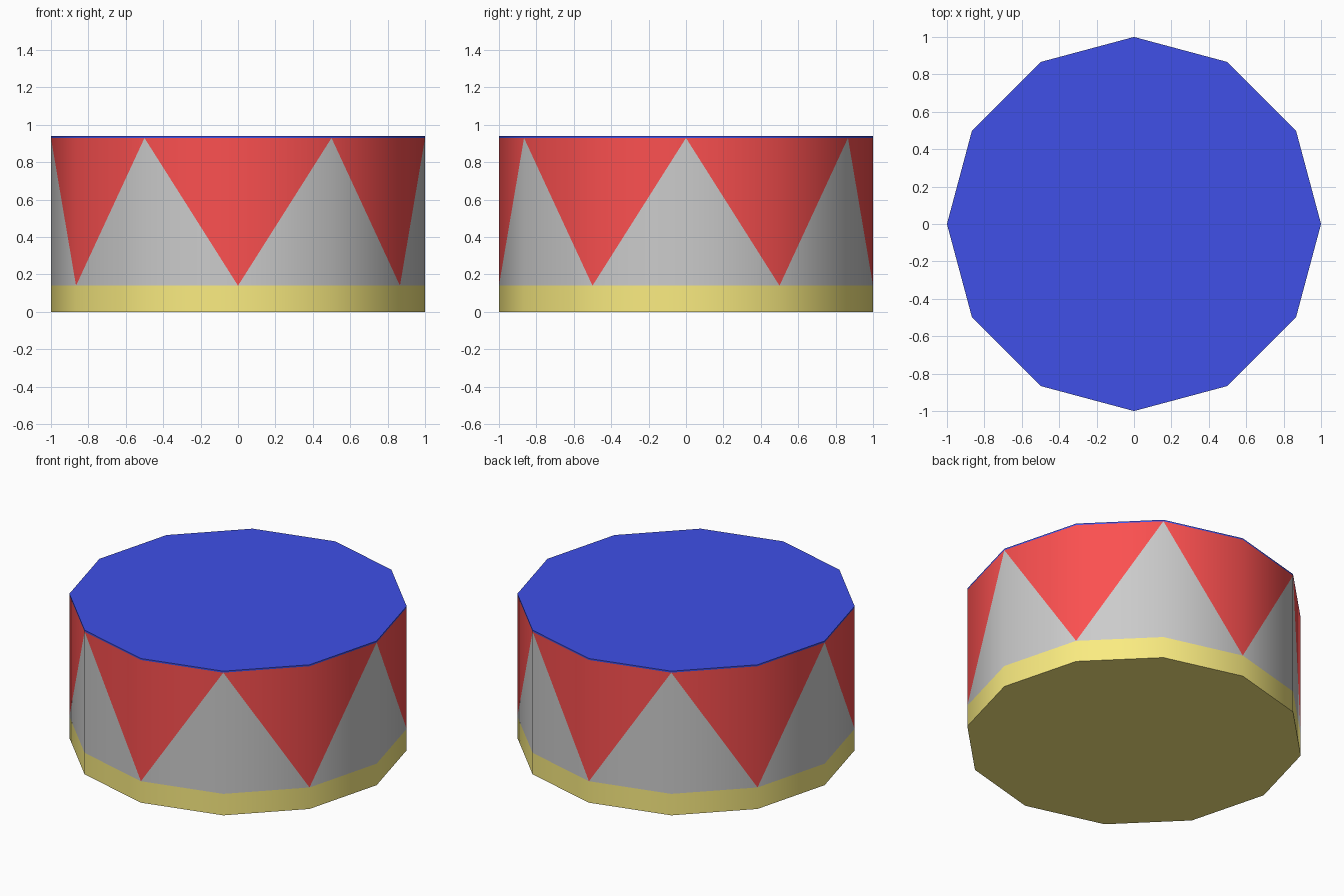
import bpy, bmesh
from math import cos, sin, pi, radians

if "Cube" in bpy.data.objects:
    bpy.data.objects.remove(bpy.data.objects["Cube"])

SIDES = 12
BAND_TOP, SHELL_TOP, TOP = 0.14, 0.93, 0.94


def material(name, rgb):
    m = bpy.data.materials.new(name)
    m.diffuse_color = (*rgb, 1)
    m.use_nodes = True
    m.node_tree.nodes["Principled BSDF"].inputs["Base Color"].default_value = m.diffuse_color
    return m


def ring(bm, z):
    return [bm.verts.new((cos(2 * pi * i / SIDES), sin(2 * pi * i / SIDES), z))
            for i in range(SIDES)]


def finish(bm, name, mats):
    mesh = bpy.data.meshes.new(name)
    bm.to_mesh(mesh)
    bm.free()
    for m in mats:
        mesh.materials.append(m)
    obj = bpy.data.objects.new(name, mesh)
    bpy.context.collection.objects.link(obj)
    bpy.ops.object.select_all(action='DESELECT')
    obj.select_set(True)
    bpy.context.view_layer.objects.active = obj
    bpy.ops.object.shade_smooth_by_angle(angle=radians(40))


def capped_band(name, z0, z1, cap, mat):
    """Ring of quads closed at the top or the bottom."""
    bm = bmesh.new()
    lo, hi = ring(bm, z0), ring(bm, z1)
    for i in range(SIDES):
        j = (i + 1) % SIDES
        bm.faces.new((lo[i], lo[j], hi[j], hi[i]))
    bm.faces.new(hi if cap == 'top' else lo[::-1])
    finish(bm, name, [mat])


# Yellow base band with closed underside
capped_band("base_band", 0, BAND_TOP, 'bottom', material("yellow", (0.96, 0.84, 0.22)))

# Drum shell: each side split diagonally into alternating red and grey triangles
bm = bmesh.new()
lo, hi = ring(bm, BAND_TOP), ring(bm, SHELL_TOP)
for i in range(SIDES):
    j = (i + 1) % SIDES
    if i % 2 == 0:
        grey, red = (lo[i], lo[j], hi[i]), (hi[i], lo[j], hi[j])
    else:
        grey, red = (lo[i], lo[j], hi[j]), (lo[i], hi[j], hi[i])
    bm.faces.new(grey).material_index = 0
    bm.faces.new(red).material_index = 1
finish(bm, "zigzag_shell", [material("grey", (0.8, 0.8, 0.8)),
                            material("red", (0.97, 0.08, 0.08))])

# Blue drum head with thin rim
capped_band("drum_head", SHELL_TOP, TOP, 'top', material("blue", (0.05, 0.08, 0.8)))
